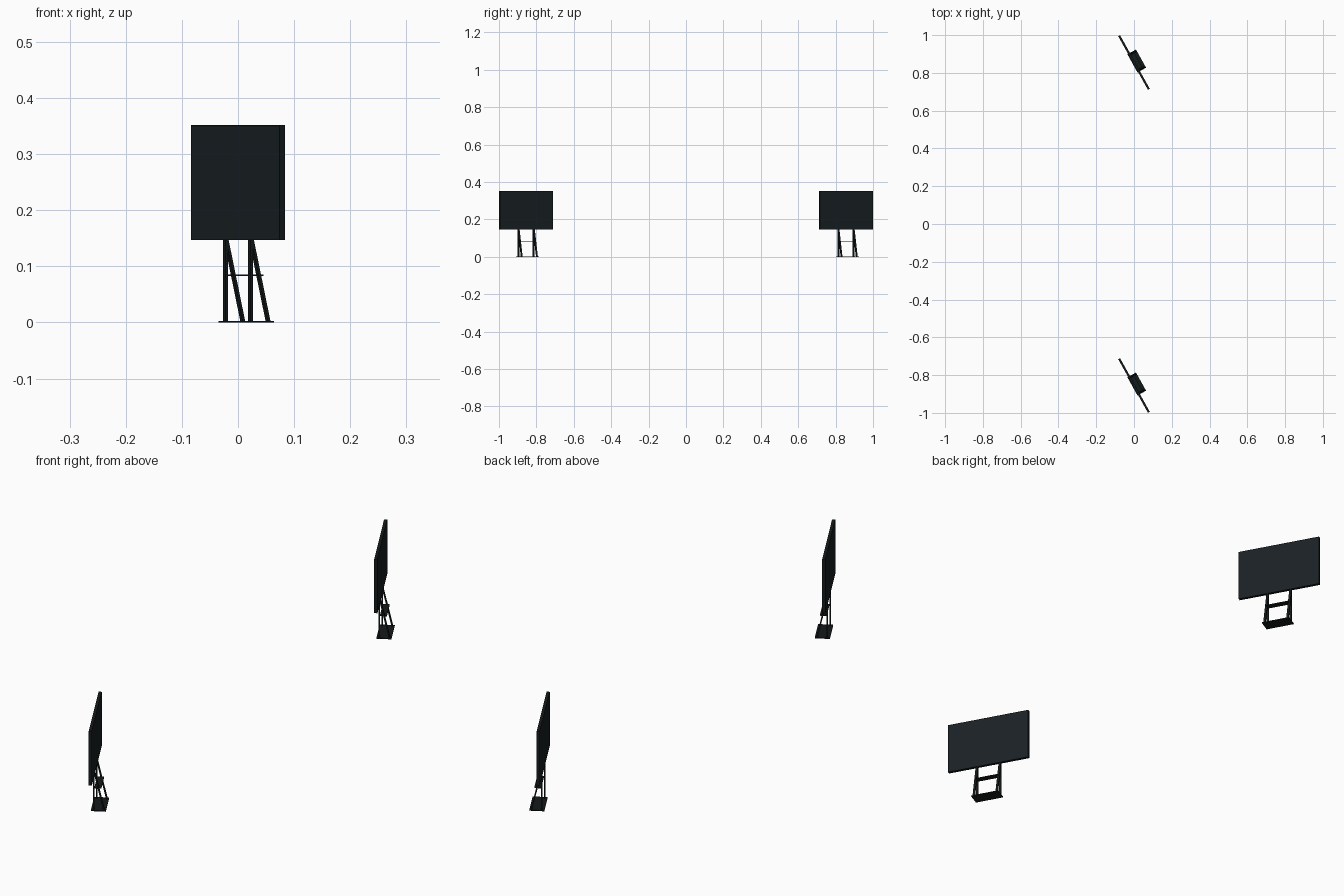
import bpy, bmesh, math
from mathutils import Matrix, Vector

if "Cube" in bpy.data.objects:
    bpy.data.objects.remove(bpy.data.objects["Cube"])

ANGLE = math.radians(-61)
L, T = 0.325, 0.0112      # panel width, thickness
Z0, Z1 = 0.147, 0.352     # panel bottom, top


def material(name, rgb):
    m = bpy.data.materials.new(name)
    m.diffuse_color = (*rgb, 1)
    m.use_nodes = True
    m.node_tree.nodes["Principled BSDF"].inputs["Base Color"].default_value = m.diffuse_color
    return m


dark = material("dark_metal", (0.007, 0.010, 0.010))
glass = material("screen_glass", (0.010, 0.015, 0.017))


def finish(name, bm, place, mats):
    me = bpy.data.meshes.new(name)
    bmesh.ops.recalc_face_normals(bm, faces=bm.faces)
    bm.to_mesh(me)
    bm.free()
    ob = bpy.data.objects.new(name, me)
    ob.matrix_world = place
    for m in mats:
        me.materials.append(m)
    bpy.context.collection.objects.link(ob)
    return ob


def box_bm(lo, hi, shear=0.0):
    """Box between two corners; the top is slid along local y by shear."""
    bm = bmesh.new()
    bmesh.ops.create_cube(bm, size=1)
    lo, hi = Vector(lo), Vector(hi)
    for v in bm.verts:
        top = v.co.z > 0
        v.co = Vector(lo[i] + (v.co[i] + 0.5) * (hi[i] - lo[i]) for i in range(3))
        if top:
            v.co.y += shear
    return bm


def billboard(tag, y):
    # local x runs along the panel, local y is its normal
    place = Matrix.Translation((0, y, 0)) @ Matrix.Rotation(ANGLE, 4, 'Z')

    # panel with a slim raised frame on both faces
    bm = box_bm((-L / 2, -T / 2, Z0), (L / 2, T / 2, Z1))
    sides = [f for f in bm.faces if abs(f.normal.y) > 0.9]
    bmesh.ops.inset_individual(bm, faces=sides, thickness=0.004, depth=0)
    for f in sides:
        f.material_index = 1
        for v in f.verts:
            v.co.y *= 0.85
    finish("panel_" + tag, bm, place, (dark, glass))

    # foot plate and cross shelf
    finish("foot_plate_" + tag, box_bm((-0.055, -0.0095, 0), (0.055, 0.0425, 0.003)), place, (dark,))
    finish("cross_shelf_" + tag, box_bm((-0.0465, 0.002, 0.0825), (0.0465, 0.026, 0.0855)), place, (dark,))

    # upright posts and slanted braces
    for side, u in (("a", -0.0465), ("b", 0.0465)):
        x0, x1 = u - 0.0045, u + 0.0045
        finish(f"post_{side}_{tag}", box_bm((x0, -0.0025, 0.002), (x1, 0.0025, Z0 + 0.002)), place, (dark,))
        finish(f"brace_{side}_{tag}", box_bm((x0, 0.033, 0.002), (x1, 0.038, Z0 + 0.001), -0.034), place, (dark,))


for tag, y in (("front", -0.855), ("back", 0.855)):
    billboard(tag, y)
